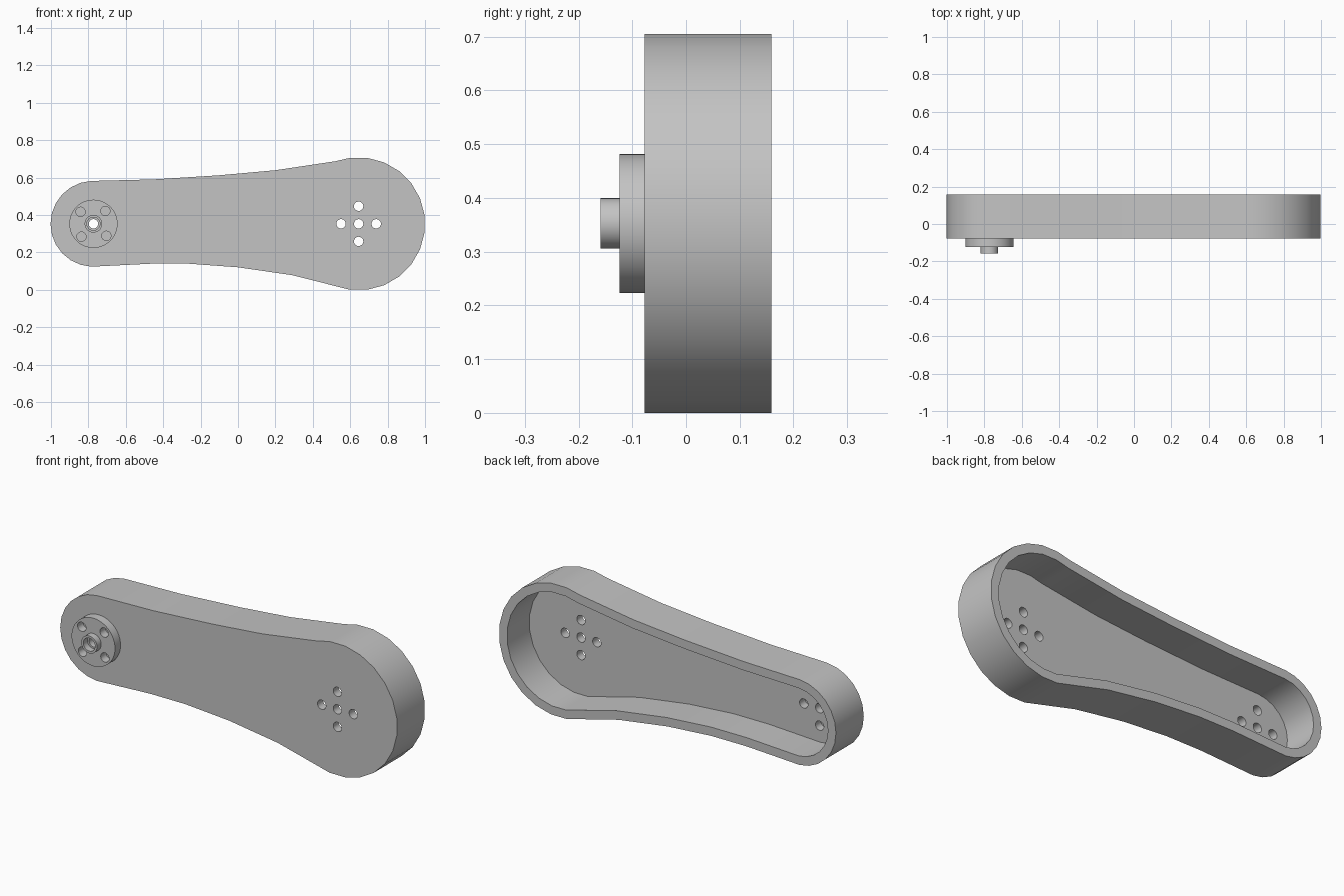
import bpy, bmesh
from math import cos, sin, pi, radians
from mathutils import Vector

cube = bpy.data.objects.get("Cube")
if cube:
    bpy.data.objects.remove(cube, do_unlink=True)

grey = bpy.data.materials.new("grey")
grey.use_nodes = True
GREY = (0.55, 0.55, 0.55, 1)
grey.diffuse_color = GREY
grey.node_tree.nodes["Principled BSDF"].inputs["Base Color"].default_value = GREY

MID = 0.3525                 # height of the arm's centre line
HUB_X, END_X = -0.773, 0.645  # centres of the two rounded ends
FRONT, BACK, WALL = -0.077, 0.159, 0.047
HOLE_R, HOLE_RING = 0.025, 0.094


def finish(name, bm):
    bmesh.ops.recalc_face_normals(bm, faces=bm.faces)
    mesh = bpy.data.meshes.new(name)
    bm.to_mesh(mesh)
    bm.free()
    mesh.materials.append(grey)
    obj = bpy.data.objects.new(name, mesh)
    bpy.context.collection.objects.link(obj)
    return obj


def disc(bm, x, z, r, y0, y1, sides=32):
    """Closed cylinder running along y."""
    rings = [[bm.verts.new((x + r * cos(2 * pi * i / sides), y,
                            z + r * sin(2 * pi * i / sides)))
              for i in range(sides)] for y in (y0, y1)]
    skin(bm, rings)


def skin(bm, rings):
    """Join matching loops with quads and cap both ends."""
    n = len(rings[0])
    for a, b in zip(rings, rings[1:]):
        for i in range(n):
            j = (i + 1) % n
            bm.faces.new((a[i], a[j], b[j], b[i]))
    bm.faces.new(rings[0])
    bm.faces.new(rings[-1])


def drill(obj, holes, y0, y1):
    """Cut round holes given as (x, z, radius) and bake the result."""
    bm = bmesh.new()
    for x, z, r in holes:
        disc(bm, x, z, r, y0, y1, 24)
    cutter = finish("drill_cutter", bm)
    cutter.hide_render = True
    mod = obj.modifiers.new("holes", 'BOOLEAN')
    mod.operation, mod.solver, mod.object = 'DIFFERENCE', 'EXACT', cutter
    bpy.context.view_layer.objects.active = obj
    bpy.ops.object.modifier_apply(modifier=mod.name)
    bpy.data.objects.remove(cutter, do_unlink=True)


def ring_of_holes(x, turn):
    return [(x + HOLE_RING * cos(turn + k * pi / 2),
             MID + HOLE_RING * sin(turn + k * pi / 2), HOLE_R) for k in range(4)]


def arc(x, r, start, end, steps):
    angles = [radians(start + (end - start) * i / steps) for i in range(steps + 1)]
    return [Vector((x + r * cos(a), MID + r * sin(a))) for a in angles]


# Arm outline, counter-clockwise: big end, top edge, small end, bottom edge
outline = arc(END_X, 0.3555, -97.5, 97.5, 13)
outline += [Vector(p) for p in ((0.52, 0.687), (0.2, 0.639), (-0.1, 0.612), (-0.45, 0.590))]
outline += arc(HUB_X, 0.2295, 93, 267, 12)
outline += [Vector(p) for p in ((-0.47, 0.139), (-0.26, 0.139), (0, 0.12), (0.29, 0.078))]


def inset(points, d):
    result = []
    for i, p in enumerate(points):
        u = (p - points[i - 1]).normalized()
        v = (points[(i + 1) % len(points)] - p).normalized()
        n1, n2 = Vector((-u.y, u.x)), Vector((-v.y, v.x))
        result.append(p + (n1 + n2) * d / (1 + n1.dot(n2)))
    return result


# Hollow arm, open at the back
inner = inset(outline, WALL)
bm = bmesh.new()
layers = ((outline, FRONT), (outline, BACK), (inner, BACK), (inner, FRONT + WALL))
skin(bm, [[bm.verts.new((p.x, y, p.y)) for p in pts] for pts, y in layers])
arm = finish("arm_shell", bm)
arm_holes = [(x, MID, HOLE_R) for x in (HUB_X, END_X)]
arm_holes += ring_of_holes(HUB_X, 0) + ring_of_holes(END_X, 0)
drill(arm, arm_holes, FRONT - 0.02, FRONT + WALL + 0.02)

# Round hub with four screw holes
HUB_FRONT = -0.124
bm = bmesh.new()
disc(bm, HUB_X, MID, 0.129, HUB_FRONT, FRONT, 48)
hub = finish("hub_disc", bm)
drill(hub, ring_of_holes(HUB_X, radians(47)) + [(HUB_X, MID, HOLE_R)],
      HUB_FRONT - 0.02, FRONT + 0.02)

# Hollow boss on the hub
bm = bmesh.new()
disc(bm, HUB_X, MID, 0.047, -0.159, HUB_FRONT)
boss = finish("hub_boss", bm)
drill(boss, [(HUB_X, MID, 0.035)], -0.2, HUB_FRONT + 0.02)

# Smooth round walls, sharp rims
for obj in (arm, hub, boss):
    bpy.ops.object.select_all(action='DESELECT')
    obj.select_set(True)
    bpy.context.view_layer.objects.active = obj
    bpy.ops.object.shade_smooth_by_angle(angle=radians(30))
